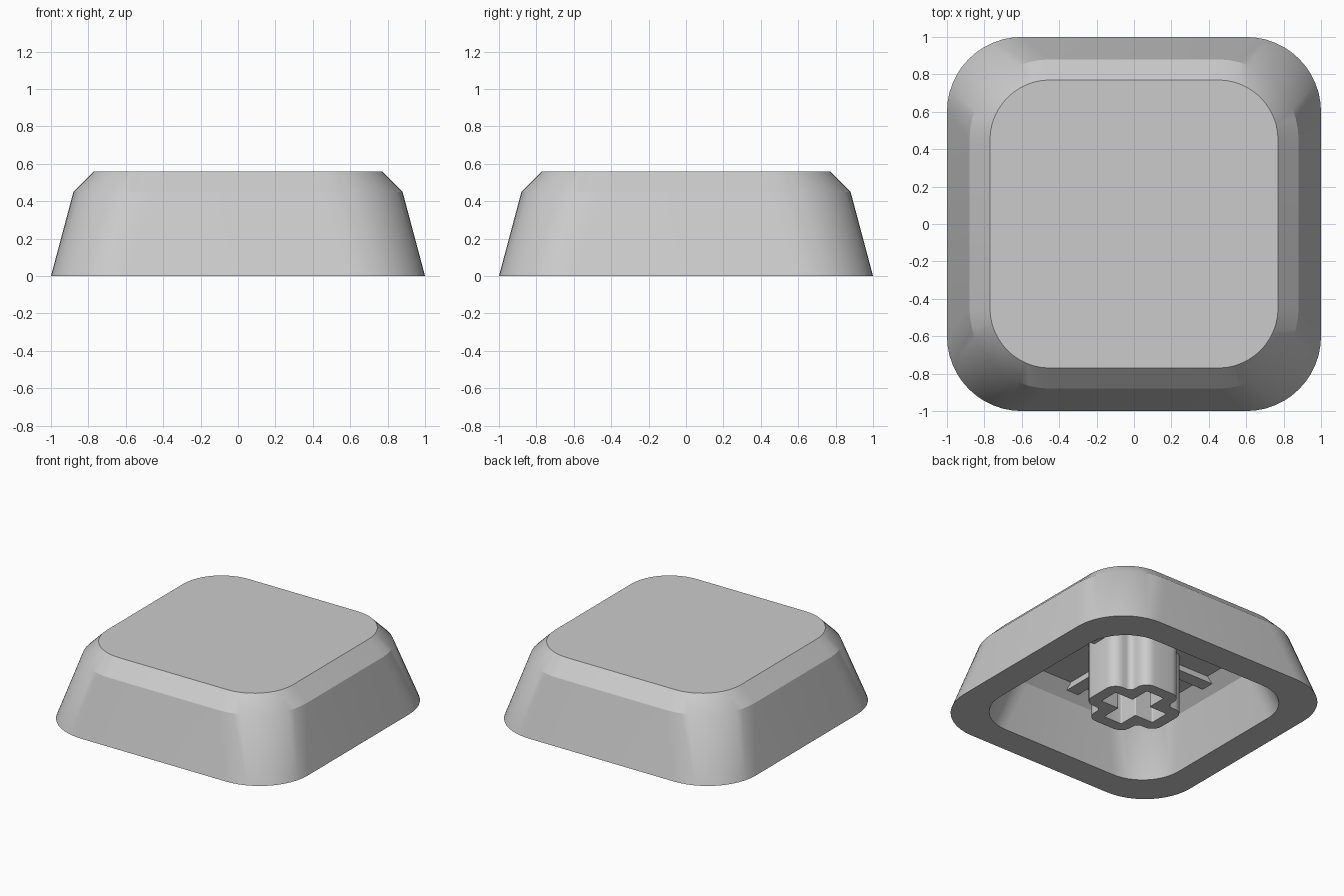
import bpy, bmesh, math
from mathutils import Vector

if "Cube" in bpy.data.objects:
    bpy.data.objects.remove(bpy.data.objects["Cube"])

grey = bpy.data.materials.new("light_grey_plastic")
grey.diffuse_color = (0.6, 0.6, 0.6, 1)
grey.use_nodes = True
grey.node_tree.nodes["Principled BSDF"].inputs["Base Color"].default_value = grey.diffuse_color


def rounded(corners, radii, z, seg):
    """Right-angled outline with each corner replaced by an arc."""
    pts, n = [], len(corners)
    for i in range(n):
        p = Vector(corners[i])
        u = (Vector(corners[i - 1]) - p).normalized()
        v = (Vector(corners[(i + 1) % n]) - p).normalized()
        r = radii[i % len(radii)]
        c = p + r * (u + v)
        for k in range(seg + 1):
            t = math.pi / 2 * k / seg
            q = c - r * (v * math.cos(t) + u * math.sin(t))
            pts.append((q.x, q.y, z))
    return pts


def square(a, r, z):
    return rounded([(a, -a), (a, a), (-a, a), (-a, -a)], [r], z, 12)


def plus(a, w, r_tip, r_inner, z):
    corners = []
    for i in range(4):
        for x, y in ((a, -w), (a, w), (w, w)):
            for _ in range(i):
                x, y = -y, x
            corners.append((x, y))
    return rounded(corners, [r_tip, r_tip, r_inner], z, 6)


def loft(name, rings):
    """Skin a stack of equal-count rings and cap both ends."""
    bm = bmesh.new()
    loops = [[bm.verts.new(p) for p in ring] for ring in rings]
    n = len(loops[0])
    for a, b in zip(loops, loops[1:]):
        for i in range(n):
            j = (i + 1) % n
            bm.faces.new((a[i], a[j], b[j], b[i]))
    bm.faces.new(loops[0])
    bm.faces.new(loops[-1])
    bmesh.ops.recalc_face_normals(bm, faces=bm.faces)
    me = bpy.data.meshes.new(name)
    bm.to_mesh(me)
    bm.free()
    me.materials.append(grey)
    ob = bpy.data.objects.new(name, me)
    bpy.context.collection.objects.link(ob)
    bpy.ops.object.select_all(action='DESELECT')
    ob.select_set(True)
    bpy.context.view_layer.objects.active = ob
    bpy.ops.object.shade_smooth_by_angle(angle=math.radians(25))
    return ob


# Hollow cap: outer skin from the top down, then the scaled cavity back up
profile = [(0.77, 0.32, 0.56), (0.88, 0.43, 0.45), (1.0, 0.4, 0.0)]
k = 0.79
inner = [(a * k, r * k, z * 0.8) for a, r, z in reversed(profile)]
loft("cap_shell", [square(*s) for s in profile + inner])

# Plus-shaped socket stem under the roof, with a cross-shaped slot
loft("stem", [plus(0.31, 0.16, 0.08, 0.04, 0.47),
              plus(0.31, 0.16, 0.08, 0.04, 0.0),
              plus(0.225, 0.075, 0.008, 0.008, 0.0),
              plus(0.225, 0.075, 0.008, 0.008, 0.44)])

# Four shallow ribs from the stem to the cavity wall
for i, side in enumerate(("right", "back", "left", "front")):
    bm = bmesh.new()
    bmesh.ops.create_cube(bm, size=1)
    for v in bm.verts:
        v.co = (0.47 + 0.36 * v.co.x, 0.1 * v.co.y, 0.435 + 0.06 * v.co.z)
    me = bpy.data.meshes.new(side + "_rib")
    bm.to_mesh(me)
    bm.free()
    me.materials.append(grey)
    rib = bpy.data.objects.new(side + "_rib", me)
    rib.rotation_euler.z = i * math.pi / 2
    bpy.context.collection.objects.link(rib)
